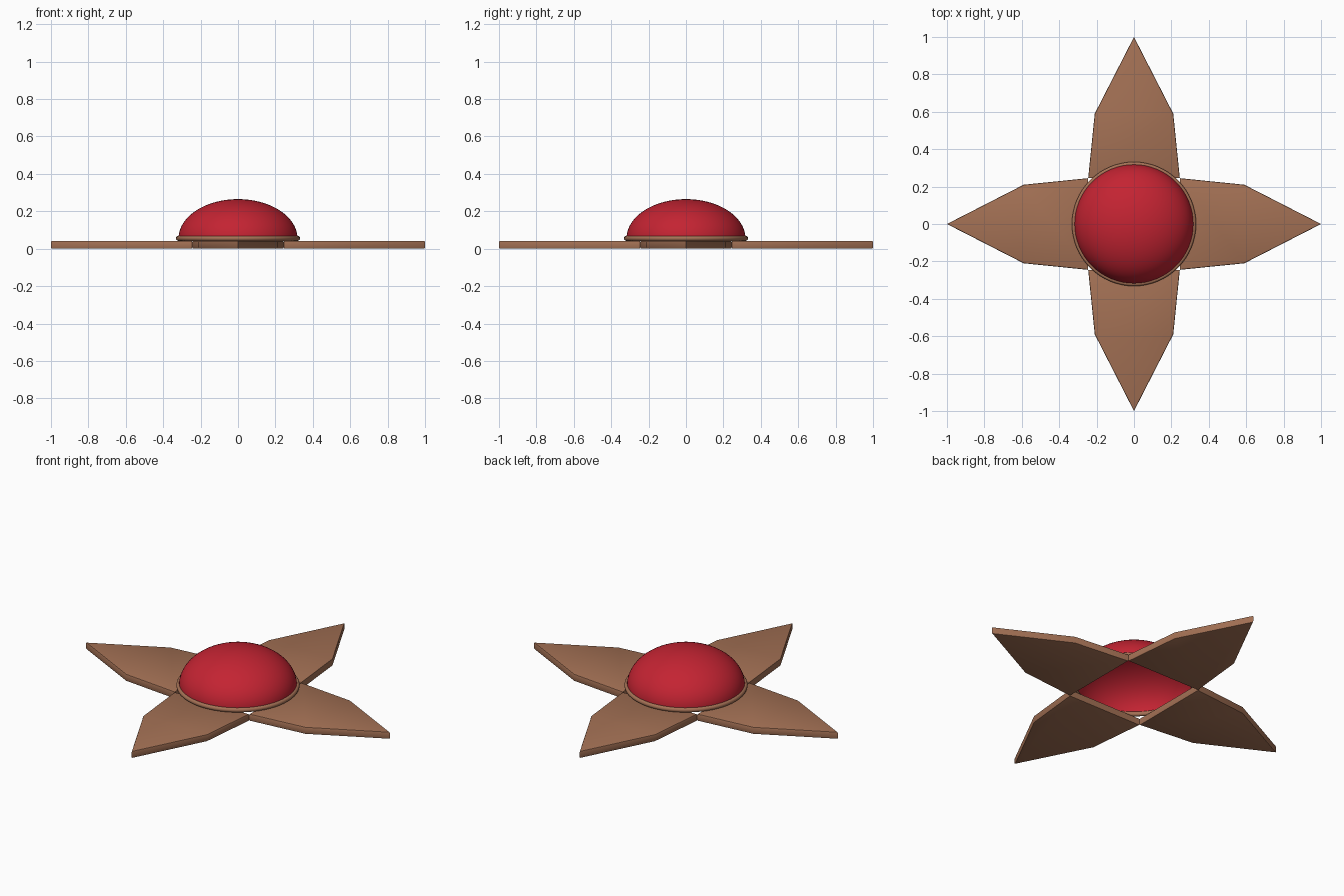
import bpy, bmesh, math

if "Cube" in bpy.data.objects:
    bpy.data.objects.remove(bpy.data.objects["Cube"])


def material(name, color):
    m = bpy.data.materials.new(name)
    m.diffuse_color = (*color, 1)
    m.use_nodes = True
    m.node_tree.nodes["Principled BSDF"].inputs["Base Color"].default_value = m.diffuse_color
    return m


brown = material("warm brown", (0.37, 0.165, 0.09))
red = material("deep red", (0.55, 0.017, 0.032))


def finish(bm, name, mat, angle=30):
    me = bpy.data.meshes.new(name)
    bmesh.ops.recalc_face_normals(bm, faces=bm.faces)
    bm.to_mesh(me)
    bm.free()
    me.materials.append(mat)
    ob = bpy.data.objects.new(name, me)
    bpy.context.collection.objects.link(ob)
    bpy.ops.object.select_all(action='DESELECT')
    ob.select_set(True)
    bpy.context.view_layer.objects.active = ob
    bpy.ops.object.shade_smooth_by_angle(angle=math.radians(angle))
    return ob


def lathe(profile, name, mat, closed=False, steps=64):
    bm = bmesh.new()
    vs = [bm.verts.new((r, 0, z)) for r, z in profile]
    pairs = list(zip(vs, vs[1:])) + ([(vs[-1], vs[0])] if closed else [])
    edges = [bm.edges.new(p) for p in pairs]
    bmesh.ops.spin(bm, geom=vs + edges, cent=(0, 0, 0), axis=(0, 0, 1),
                   angle=math.tau, steps=steps)
    bmesh.ops.remove_doubles(bm, verts=bm.verts, dist=1e-4)
    return finish(bm, name, mat, 60)


# Four pointed blades framing a square opening
OUTLINE = [(0.245, -0.245), (0.59, -0.21), (1.0, 0), (0.59, 0.21), (0.245, 0.245)]
THICK, BEVEL = 0.042, 0.006
for i in range(4):
    bm = bmesh.new()
    face = bm.faces.new([bm.verts.new((x, y, 0)) for x, y in OUTLINE])
    top = bmesh.ops.extrude_face_region(bm, geom=[face])["geom"]
    bmesh.ops.translate(bm, vec=(0, 0, THICK),
                        verts=[v for v in top if isinstance(v, bmesh.types.BMVert)])
    # soften the upper and lower rims only
    rims = [e for e in bm.edges if abs(e.verts[0].co.z - e.verts[1].co.z) < 1e-5]
    bmesh.ops.bevel(bm, geom=rims, offset=BEVEL, segments=2, profile=0.5,
                    affect='EDGES')
    blade = finish(bm, f"blade_{i + 1}", brown)
    blade.rotation_euler.z = i * math.pi / 2

# Thin rounded ring around the dome
ring = [(0.32 + 0.012 * math.cos(a), 0.055 + 0.013 * math.sin(a))
        for a in (math.tau * k / 12 for k in range(12))]
lathe(ring, "dome_ring", brown, closed=True)

# Flattened dome, open underneath
arc = [(0.318 * math.cos(a), 0.055 + 0.21 * math.sin(a))
       for a in (math.pi / 2 * k / 20 for k in range(21))]
lathe(arc, "dome", red)
